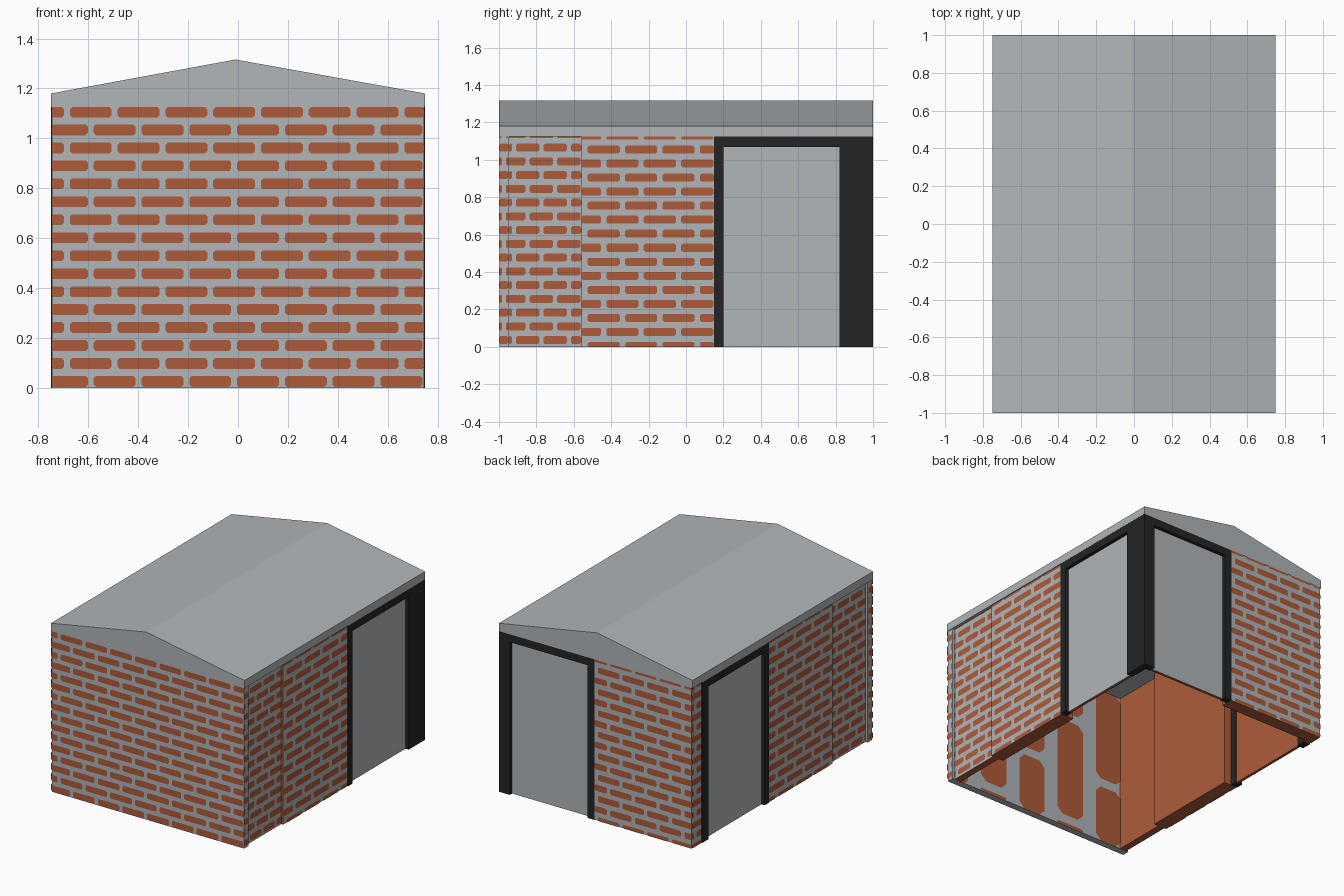
import bpy, bmesh, math
from mathutils import Vector

if "Cube" in bpy.data.objects:
    bpy.data.objects.remove(bpy.data.objects["Cube"])


def material(name, rgb):
    m = bpy.data.materials.new(name)
    m.diffuse_color = (*rgb, 1)
    m.use_nodes = True
    m.node_tree.nodes["Principled BSDF"].inputs["Base Color"].default_value = m.diffuse_color
    return m


GREY = material("mortar grey", (0.44, 0.465, 0.48))
BRICK = material("brick orange", (0.42, 0.105, 0.042))
BLACK = material("frame black", (0.018, 0.018, 0.018))
UP = Vector((0, 0, 1))
TOP = 1.125   # wall height
SKIN = 0.003  # bricks stand this far off the mortar


def finish(name, bm, mats):
    me = bpy.data.meshes.new(name)
    bm.to_mesh(me)
    bm.free()
    for m in mats:
        me.materials.append(m)
    ob = bpy.data.objects.new(name, me)
    bpy.context.collection.objects.link(ob)
    return ob


def slab(name, n, face, depth, u0, u1, v0, v1, outer, inner):
    """Box whose outside face lies at distance `face` along n; u runs along UP x n."""
    n = Vector(n)
    u = UP.cross(n)
    bm = bmesh.new()
    bmesh.ops.create_cube(bm, size=1)
    for v in bm.verts:
        c = v.co + Vector((0.5, 0.5, 0.5))
        v.co = u * (u0 + c.x * (u1 - u0)) + UP * (v0 + c.y * (v1 - v0)) + n * (face - depth + c.z * depth)
    bmesh.ops.recalc_face_normals(bm, faces=bm.faces)
    for f in bm.faces:
        f.material_index = 0 if f.normal.dot(n) > 0.5 else 1
    return finish(name, bm, [outer, inner])


def bricks(name, n, face, u0, u1, v0, v1, length, gap, row, height, first, joint, upright=False):
    """Running-bond chamfered brick faces clipped to a rectangle."""
    n = Vector(n)
    u = UP.cross(n)
    bm = bmesh.new()
    for r in range(-1, int((v1 - v0) / row) + 2):
        c = first + r * row
        b, t = max(v0, c - height / 2), min(v1, c + height / 2)
        if t - b < 0.006:
            continue
        start = joint + (r % 2) * length / 2
        k0 = math.floor((u0 - start) / length) - 1
        for k in range(k0, k0 + int((u1 - u0) / length) + 4):
            l = max(u0, start + k * length + gap / 2)
            e = min(u1, start + (k + 1) * length - gap / 2)
            if e - l < 0.008:
                continue
            q = min(height * 0.2, (e - l) / 3, (t - b) / 3)
            pts = [(l + q, b), (e - q, b), (e, b + q), (e, t - q),
                   (e - q, t), (l + q, t), (l, t - q), (l, b + q)]
            if upright:
                pts = [(y, x) for x, y in reversed(pts)]
            bm.faces.new([bm.verts.new(u * x + UP * y + n * face) for x, y in pts])
    return finish(name, bm, [BRICK])


def door(name, n, face, f0, f1, p0, p1):
    """Black frame f0..f1 around a recessed grey panel p0..p1."""
    slab(name + "_jamb_a", n, face, 0.05, f0, p0, 0, TOP, BLACK, BLACK)
    slab(name + "_jamb_b", n, face, 0.05, p1, f1, 0, TOP, BLACK, BLACK)
    slab(name + "_lintel", n, face, 0.05, p0, p1, 1.07, TOP, BLACK, BLACK)
    slab(name + "_panel", n, face - 0.025, 0.02, p0, p1, 0, 1.07, GREY, BRICK)


# Roof: shallow gable with a vertical eave and flat underside
bm = bmesh.new()
profile = [(-0.75, TOP), (0.75, TOP), (0.75, 1.18), (-0.01, 1.316), (-0.75, 1.18)]
f = bm.faces.new([bm.verts.new((x, -1, z)) for x, z in profile])
ext = bmesh.ops.extrude_face_region(bm, geom=[f])
bmesh.ops.translate(bm, vec=(0, 2, 0), verts=[g for g in ext["geom"] if isinstance(g, bmesh.types.BMVert)])
bmesh.ops.recalc_face_normals(bm, faces=bm.faces)
finish("roof", bm, [GREY])

# Front wall, with bricks outside and tall stretched bricks inside
FRONT, BACK = (0, -1, 0), (0, 1, 0)
slab("front_wall", FRONT, 1 - SKIN, 0.05, -0.745, 0.745, 0, TOP, GREY, GREY)
bricks("front_bricks", FRONT, 1, -0.748, 0.748, 0, TOP, 0.1915, 0.0235, 0.072, 0.043, 0.026, -0.59)
bricks("front_inner_bricks", BACK, -0.944, 0, TOP, -0.7, 0.7, 0.77, 0.06, 0.325, 0.215, -0.4, 0.05, True)

# Side walls: brick corner, recessed bay, thick middle bay and a door
for side, s in (("right", 1), ("left", -1)):
    n = (s, 0, 0)

    def span(a, b):
        return (a, b) if s > 0 else (-b, -a)

    bricks(side + "_corner_bricks", n, 0.748, *span(-1, -0.95), 0, TOP, 0.147, 0.022, 0.0735, 0.043, 0.036, -0.9 * s)
    slab(side + "_bay_wall", n, 0.73 - SKIN, 0.05, *span(-0.95, -0.56), 0, TOP, GREY, BRICK)
    bricks(side + "_bay_bricks", n, 0.73, *span(-0.95, -0.56), 0, TOP, 0.147, 0.022, 0.0735, 0.043, 0.036, -0.92 * s)
    slab(side + "_middle_wall", n, 0.745 - SKIN, 0.1, *span(-0.56, 0.15), 0, TOP, GREY, BRICK)
    bricks(side + "_middle_bricks", n, 0.745, *span(-0.56, 0.15), 0, TOP, 0.2, 0.028, 0.075, 0.043, 0.08, -0.04 * s)
    end = 0.998 if s > 0 else 0.89
    door(side + "_door", n, 0.749, *((0.15, end, 0.2, 0.82) if s > 0 else (-end, -0.15, -0.82, -0.2)))

# Brick corner behind the left door
LEFT = (-1, 0, 0)
slab("left_rear_corner", LEFT, 0.745 - SKIN, 0.05, -0.995, -0.89, 0, TOP, GREY, BRICK)
bricks("left_rear_bricks", LEFT, 0.745, -0.998, -0.89, 0, TOP, 0.2, 0.028, 0.075, 0.043, 0.08, -0.96)

# Back wall: brick half and door half (u runs towards -x)
slab("back_wall", BACK, 1 - SKIN, 0.09, -0.01, 0.742, 0, TOP, GREY, BRICK)
bricks("back_bricks", BACK, 1, -0.01, 0.745, 0, TOP, 0.1915, 0.025, 0.075, 0.043, 0.08, 0.1)
door("back_door", BACK, 1, -0.748, -0.01, -0.665, -0.065)
